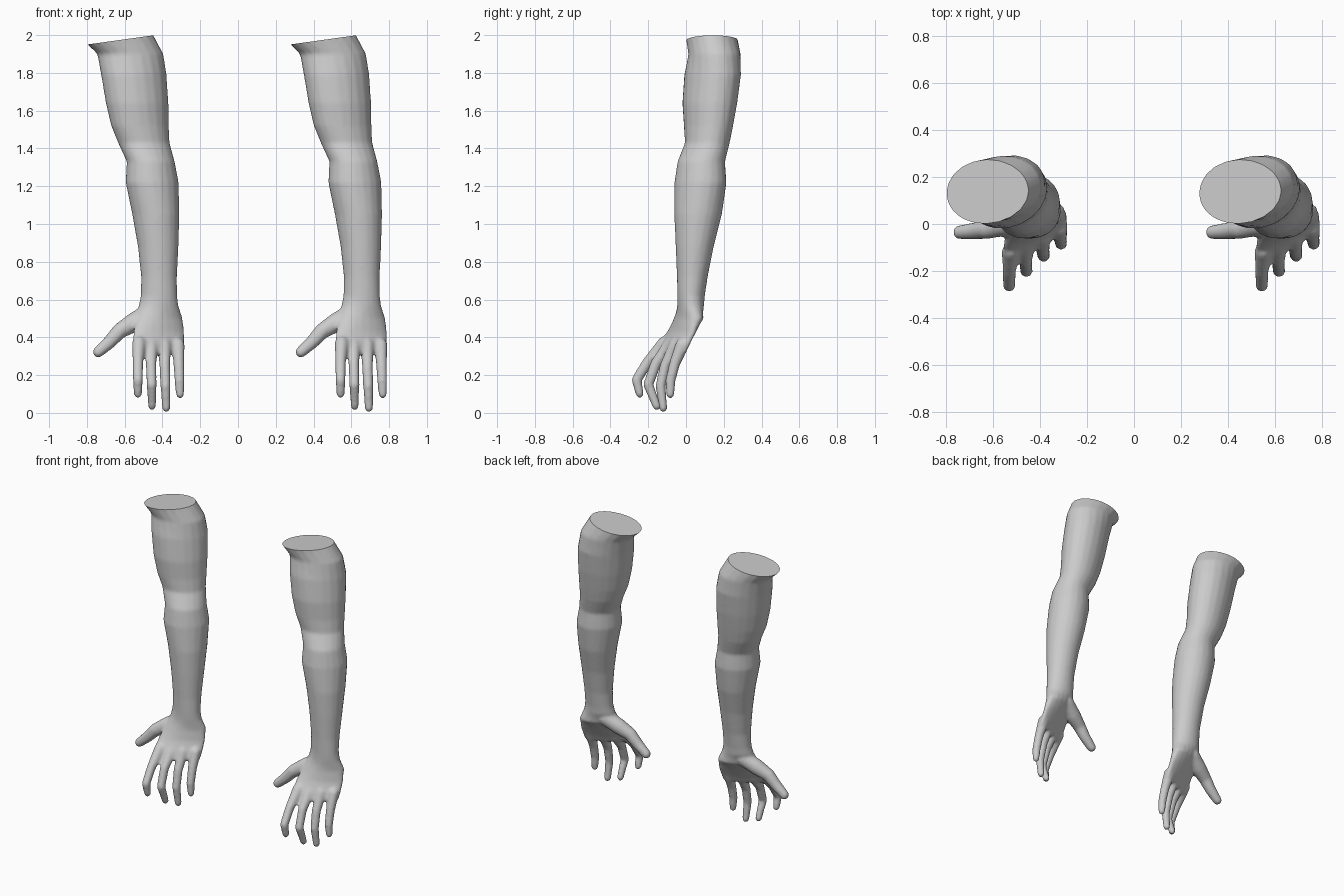
import bpy, bmesh, math
from mathutils import Vector, Matrix

cube = bpy.data.objects.get("Cube")
if cube:
    bpy.data.objects.remove(cube)

skin = bpy.data.materials.new("skin_grey")
skin.use_nodes = True
GREY = (0.6, 0.6, 0.6, 1)
skin.diffuse_color = GREY
skin.node_tree.nodes["Principled BSDF"].inputs["Base Color"].default_value = GREY

SIDES = 20


def loft(bm, rings):
    """Skin elliptical rings given as z, x range, y range, diagonal lean."""
    loops = []
    for z, x0, x1, y0, y1, lean in rings:
        loop = []
        for i in range(SIDES):
            t = math.tau * i / SIDES
            x = (x0 + x1) / 2 + (x1 - x0) / 2 * math.cos(t)
            y = (y0 + y1) / 2 + (y1 - y0) / 2 * math.sin(t + lean)
            loop.append(bm.verts.new((x, y, z)))
        loops.append(loop)
    for a, b in zip(loops, loops[1:]):
        for i in range(SIDES):
            j = (i + 1) % SIDES
            bm.faces.new((a[i], a[j], b[j], b[i]))
    bm.faces.new(loops[0])
    bm.faces.new(loops[-1])


def limb(bm, points, radii):
    """Chain of tapered segments with rounded joints."""
    pts = [Vector(p) for p in points]
    for p, r in zip(pts, radii):
        bmesh.ops.create_uvsphere(bm, u_segments=16, v_segments=10, radius=r,
                                  matrix=Matrix.Translation(p))
    for a, b, ra, rb in zip(pts, pts[1:], radii, radii[1:]):
        turn = (b - a).to_track_quat('Z', 'Y').to_matrix().to_4x4()
        bmesh.ops.create_cone(bm, cap_ends=True, segments=16, radius1=ra, radius2=rb,
                              depth=(b - a).length,
                              matrix=Matrix.Translation((a + b) / 2) @ turn)


bm = bmesh.new()

# Upper arm, forearm and palm
loft(bm, [
    (2.10, -.95, -.50, -.02, .25, 0),
    (1.90, -.745, -.395, .012, .29, .1),
    (1.79, -.725, -.378, -.01, .292, .2),
    (1.64, -.70, -.368, -.02, .272, .2),
    (1.52, -.672, -.366, -.012, .25, .2),
    (1.43, -.635, -.362, -.006, .232, .15),
    (1.33, -.589, -.335, -.045, .207, .1),
    (1.22, -.595, -.314, -.062, .215, .1),
    (1.05, -.56, -.310, -.062, .19, 0),
    (0.88, -.53, -.315, -.055, .147, 0),
    (0.72, -.513, -.323, -.048, .115, 0),
    (0.62, -.515, -.322, -.046, .10, 0),
    (0.57, -.525, -.316, -.047, .096, .1),
    (0.50, -.54, -.293, -.065, .094, .55),
    (0.43, -.555, -.284, -.10, .055, .9),
    (0.36, -.56, -.28, -.145, .02, 1.05),
    (0.32, -.555, -.285, -.16, .00, 1.1),
])

# Thumb
limb(bm, [(-.47, .03, .53), (-.55, .0, .48), (-.625, -.022, .435),
          (-.68, -.03, .375), (-.74, -.035, .322)],
     [.05, .052, .042, .036, .03])

# Fingers, index to little, each as knuckle, two joints and tip
FINGERS = [
    [(-.525, -.115, .37), (-.53, -.205, .265), (-.53, -.262, .175), (-.53, -.245, .10)],
    [(-.46, -.085, .36), (-.46, -.16, .26), (-.457, -.20, .15), (-.455, -.155, .035)],
    [(-.39, -.055, .36), (-.388, -.11, .25), (-.384, -.135, .14), (-.38, -.12, .025)],
    [(-.318, -.02, .36), (-.313, -.06, .26), (-.31, -.083, .17), (-.307, -.083, .098)],
]
for path in FINGERS:
    limb(bm, path, [.036, .029, .027, .022])

rough = bpy.data.meshes.new("rough_arm")
bmesh.ops.recalc_face_normals(bm, faces=bm.faces)
bm.to_mesh(rough)
bm.free()
helper = bpy.data.objects.new("rough_arm", rough)
bpy.context.collection.objects.link(helper)

# Blend the parts into one skin
remesh = helper.modifiers.new("blend", 'REMESH')
remesh.mode = 'VOXEL'
remesh.voxel_size = 0.01
relax = helper.modifiers.new("relax", 'SMOOTH')
relax.factor = 0.5
relax.iterations = 6
bpy.context.view_layer.update()
graph = bpy.context.evaluated_depsgraph_get()
arm_mesh = bpy.data.meshes.new_from_object(helper.evaluated_get(graph))
arm_mesh.name = "arm"
bpy.data.objects.remove(helper)

# Cut the slanted flat end at the shoulder
bm = bmesh.new()
bm.from_mesh(arm_mesh)
cut = bmesh.ops.bisect_plane(bm, geom=bm.verts[:] + bm.edges[:] + bm.faces[:],
                             plane_co=(-.80, 0, 1.95), plane_no=(-.05, 0, .36),
                             clear_outer=True)
rim = [e for e in cut["geom_cut"] if isinstance(e, bmesh.types.BMEdge)]
bmesh.ops.edgeloop_fill(bm, edges=rim)
bmesh.ops.recalc_face_normals(bm, faces=bm.faces)
bm.to_mesh(arm_mesh)
bm.free()
arm_mesh.materials.clear()
arm_mesh.materials.append(skin)

# Two matching arms side by side
for name, x in (("right_arm", 0), ("left_arm", 1.073)):
    arm = bpy.data.objects.new(name, arm_mesh)
    arm.location.x = x
    bpy.context.collection.objects.link(arm)
    arm.select_set(True)
    bpy.context.view_layer.objects.active = arm
bpy.ops.object.shade_smooth_by_angle(angle=math.radians(45))
